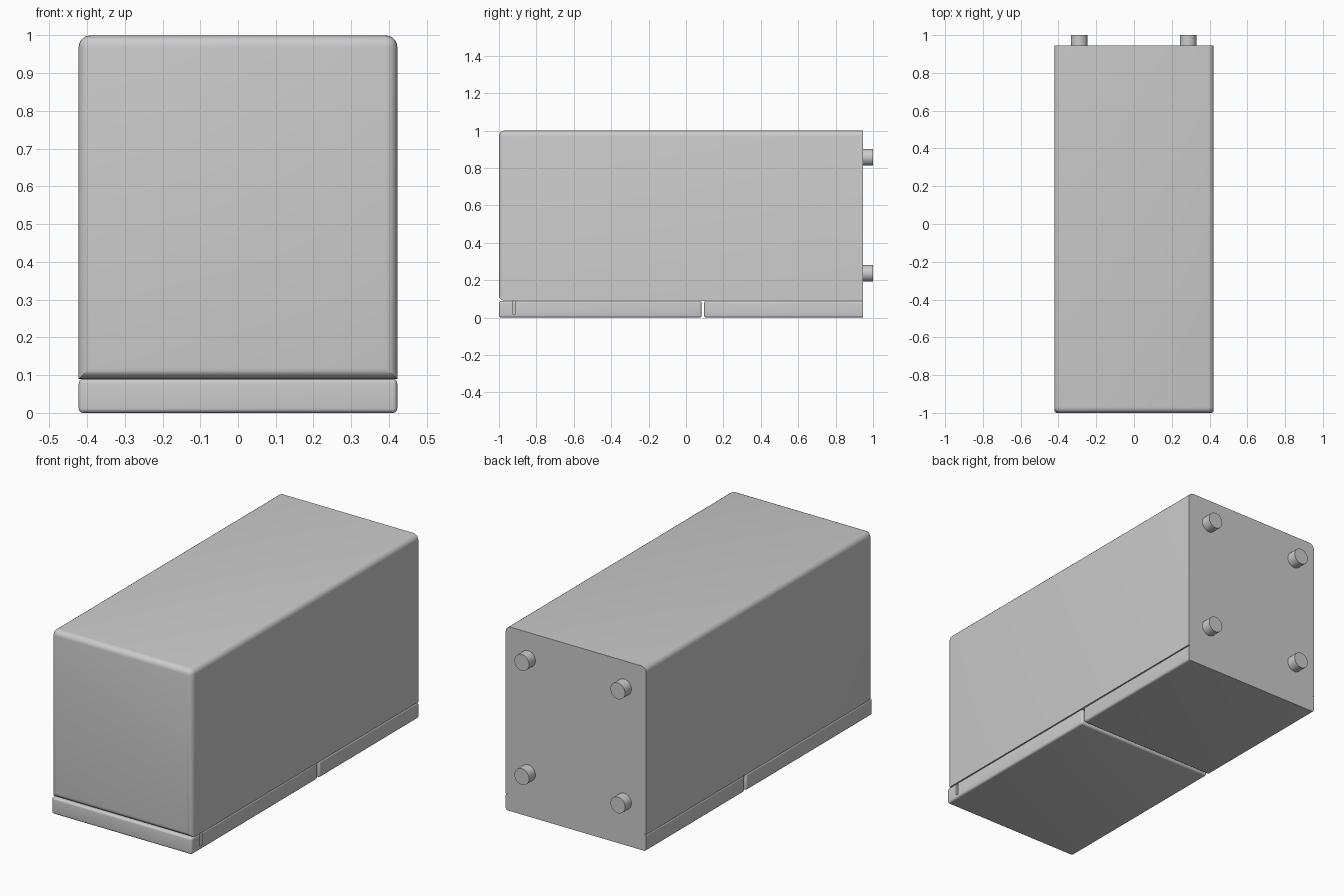
import bpy, bmesh, math
from mathutils import Vector

if "Cube" in bpy.data.objects:
    bpy.data.objects.remove(bpy.data.objects["Cube"])

W, FRONT, BACK = 0.422, -1.0, 0.945
SEAM = 0.09


def smooth(obj):
    bpy.ops.object.select_all(action='DESELECT')
    obj.select_set(True)
    bpy.context.view_layer.objects.active = obj
    bpy.ops.object.shade_smooth_by_angle(angle=math.radians(35))


def box(name, lo, hi, radius=0, pick=None):
    """Box between two corners; edges whose midpoint passes pick get rounded."""
    lo, hi = Vector(lo), Vector(hi)
    bm = bmesh.new()
    bmesh.ops.create_cube(bm, size=1)
    for v in bm.verts:
        v.co = Vector([(lo[i] + hi[i]) / 2 + v.co[i] * (hi[i] - lo[i]) for i in range(3)])
    if radius:
        edges = [e for e in bm.edges if pick((e.verts[0].co + e.verts[1].co) / 2)]
        bmesh.ops.bevel(bm, geom=edges, offset=radius, segments=5,
                        profile=0.5, affect='EDGES', clamp_overlap=True)
    mesh = bpy.data.meshes.new(name)
    bm.to_mesh(mesh)
    bm.free()
    obj = bpy.data.objects.new(name, mesh)
    bpy.context.collection.objects.link(obj)
    return obj


# Main body: rounded front face and long top edges, sharp back and underside
body = box("main_body", (-W, FRONT, SEAM), (W, BACK, 1.0), 0.03,
           lambda m: m.y < FRONT + 0.01 or (m.z > 0.99 and abs(m.y) < 0.5))
smooth(body)

# Front base panel, rounded on every edge
front_panel = box("front_base_panel", (-W, FRONT, 0), (W, 0.083, SEAM), 0.012,
                  lambda m: True)

# Narrow slot in the right side of the front panel
cutter = box("slot_cutter", (W - 0.03, -0.928, 0.02), (W + 0.05, -0.912, SEAM + 0.05))
cutter.hide_render = True
mod = front_panel.modifiers.new("slot", 'BOOLEAN')
mod.operation = 'DIFFERENCE'
mod.solver = 'EXACT'
mod.object = cutter
bpy.context.view_layer.objects.active = front_panel
bpy.ops.object.modifier_apply(modifier="slot")
bpy.data.objects.remove(cutter)
smooth(front_panel)

# Rear base panel, flush and sharp at the back
rear_panel = box("rear_base_panel", (-W, 0.097, 0), (W, BACK, SEAM), 0.012,
                 lambda m: m.y < BACK - 0.01)
smooth(rear_panel)

# Four round pegs on the back
for side, x in (("left", -0.29), ("right", 0.287)):
    for level, z in (("lower", 0.237), ("upper", 0.857)):
        bpy.ops.mesh.primitive_cylinder_add(vertices=32, radius=0.044, depth=0.065,
                                            location=(x, 0.9675, z),
                                            rotation=(math.pi / 2, 0, 0))
        peg = bpy.context.object
        peg.name = f"{level}_{side}_peg"
        smooth(peg)
